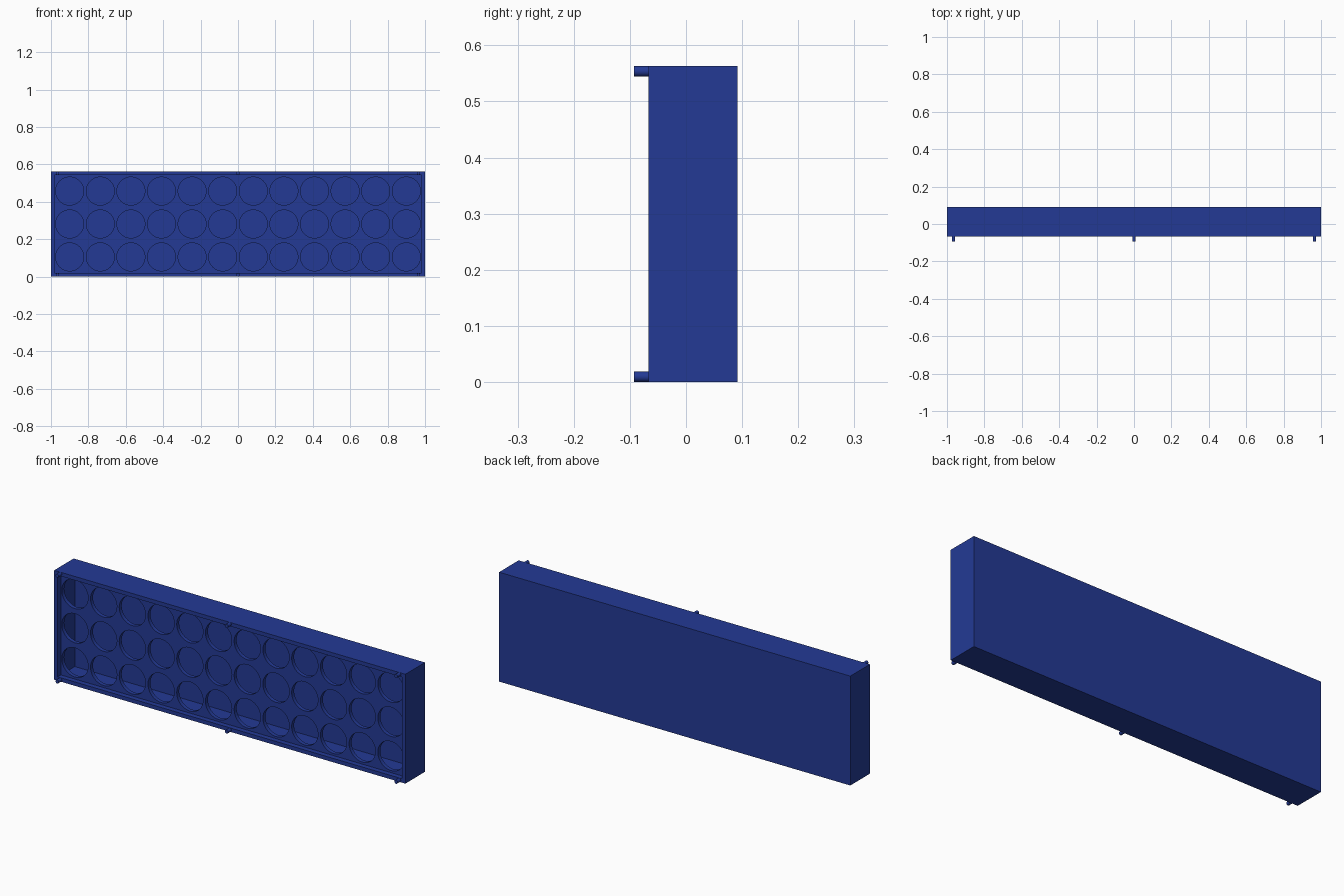
import bpy, bmesh, math
from mathutils import Matrix

if "Cube" in bpy.data.objects:
    bpy.data.objects.remove(bpy.data.objects["Cube"])

W, H = 2.0, 0.563            # outer width and height
Y0, Y1 = -0.067, 0.092       # front rim and back of the tray
WALL, RECESS, PLATE = 0.02, 0.026, 0.02

blue = bpy.data.materials.new("deep blue")
blue.diffuse_color = (0.017, 0.042, 0.30, 1)
blue.use_nodes = True
blue.node_tree.nodes["Principled BSDF"].inputs["Base Color"].default_value = blue.diffuse_color


def add_object(name, bm):
    bmesh.ops.recalc_face_normals(bm, faces=bm.faces)
    mesh = bpy.data.meshes.new(name)
    bm.to_mesh(mesh)
    bm.free()
    mesh.materials.append(blue)
    ob = bpy.data.objects.new(name, mesh)
    bpy.context.collection.objects.link(ob)
    return ob


def smooth(ob):
    bpy.ops.object.select_all(action='DESELECT')
    ob.select_set(True)
    bpy.context.view_layer.objects.active = ob
    bpy.ops.object.shade_smooth_by_angle(angle=math.radians(30))


# Open-fronted tray: inset the front face and push it in to the back wall
bm = bmesh.new()
bmesh.ops.create_cube(bm, size=1, matrix=Matrix.Translation((0, (Y0 + Y1) / 2, H / 2))
                      @ Matrix.Diagonal((W, Y1 - Y0, H, 1)))
front = min(bm.faces, key=lambda f: f.calc_center_median().y)
bmesh.ops.inset_region(bm, faces=[front], thickness=WALL, use_even_offset=True)
pushed = bmesh.ops.extrude_discrete_faces(bm, faces=[front])["faces"][0]
for v in pushed.verts:
    v.co.y = Y1 - WALL
add_object("tray", bm)

# Recessed plate with 12 x 3 round holes, from a filled 2D outline
outline = bpy.data.curves.new("plate_outline", 'CURVE')
outline.dimensions, outline.fill_mode = '2D', 'BOTH'
outline.extrude = PLATE / 2


def add_loop(points):
    s = outline.splines.new('POLY')
    s.points.add(len(points) - 1)
    for p, (x, z) in zip(s.points, points):
        p.co = (x, z, 0, 1)
    s.use_cyclic_u = True


x, z0, z1 = W / 2 - WALL, WALL, H - WALL
add_loop([(-x, z0), (x, z0), (x, z1), (-x, z1)])
SIDES, R = 48, 0.075
for col in range(12):
    for row in range(3):
        cx, cz = -0.9 + col * 1.8 / 11, H / 2 + (row - 1) * 0.176
        add_loop([(cx + R * math.cos(2 * math.pi * i / SIDES),
                   cz + R * math.sin(2 * math.pi * i / SIDES)) for i in range(SIDES)])
helper = bpy.data.objects.new("plate_outline", outline)
bpy.context.collection.objects.link(helper)
flat = helper.evaluated_get(bpy.context.evaluated_depsgraph_get()).to_mesh()
bm = bmesh.new()
bm.from_mesh(flat)
bpy.data.objects.remove(helper)
bmesh.ops.remove_doubles(bm, verts=bm.verts, dist=1e-5)
bmesh.ops.transform(bm, verts=bm.verts,
                    matrix=Matrix.Translation((0, Y0 + RECESS + PLATE / 2, 0))
                    @ Matrix.Rotation(math.pi / 2, 4, 'X'))
smooth(add_object("hole_plate", bm))

# Small round pegs on the top and bottom rims
PEG_R = 0.0093
for px in (-0.965, 0, 0.965):
    for level, pz in (("lower", PEG_R), ("upper", H - PEG_R)):
        bm = bmesh.new()
        bmesh.ops.create_cone(bm, cap_ends=True, segments=24, radius1=PEG_R, radius2=PEG_R,
                              depth=0.031, matrix=Matrix.Translation((px, -0.0775, pz))
                              @ Matrix.Rotation(math.pi / 2, 4, 'X'))
        smooth(add_object(level + "_peg", bm))
